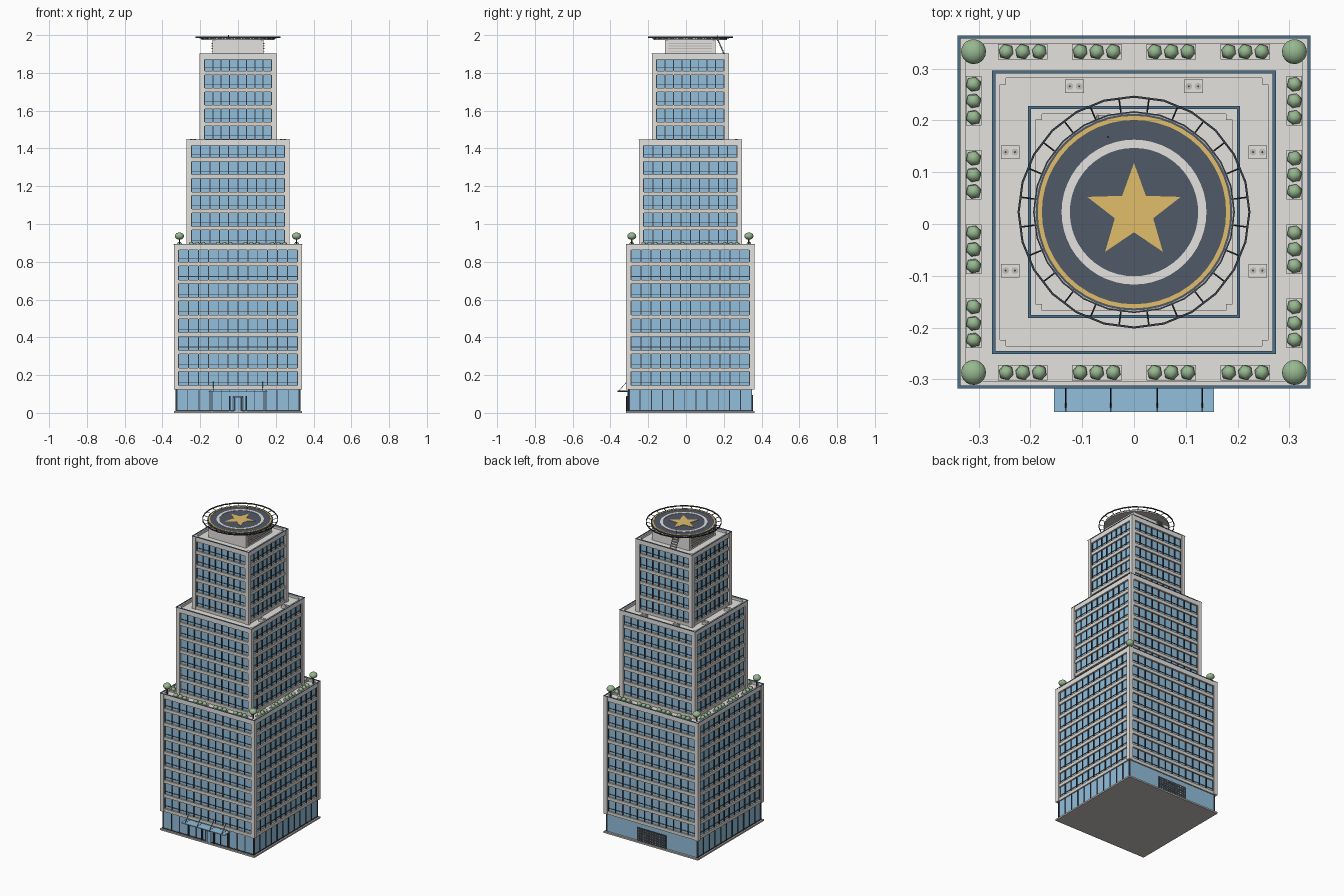
import bpy, bmesh, math
from mathutils import Matrix, Vector

cube = bpy.data.objects.get("Cube")
if cube:
    bpy.data.objects.remove(cube, do_unlink=True)

CY = 0.023                      # tower axis in y
AXIS = Matrix.Translation((0, CY, 0))


def material(name, rgb):
    m = bpy.data.materials.new(name)
    m.use_nodes = True
    m.diffuse_color = (*rgb, 1)
    m.node_tree.nodes["Principled BSDF"].inputs["Base Color"].default_value = (*rgb, 1)
    return m


STONE = material("pale stone", (0.78, 0.76, 0.73))
BAND = material("warm stone", (0.72, 0.67, 0.61))
GLASS = material("blue glass", (0.29, 0.52, 0.71))
RIM = material("deep blue", (0.07, 0.16, 0.26))
DARK = material("dark metal", (0.04, 0.05, 0.065))
PAVE = material("grey paving", (0.55, 0.53, 0.50))
SLATE = material("slate deck", (0.08, 0.10, 0.135))
GOLD = material("gold paint", (0.76, 0.51, 0.145))
LEAF = material("leaf green", (0.31, 0.48, 0.28))
TRUNK = material("brown bark", (0.12, 0.08, 0.05))


def finish(name, bm, mat, smooth=False):
    mesh = bpy.data.meshes.new(name)
    bm.to_mesh(mesh)
    bm.free()
    mesh.materials.append(mat)
    for p in mesh.polygons:
        p.use_smooth = smooth
    ob = bpy.data.objects.new(name, mesh)
    bpy.context.collection.objects.link(ob)
    return ob


def box(bm, x0, x1, y0, y1, z0, z1, m=AXIS):
    size = Matrix.Diagonal((x1 - x0, y1 - y0, z1 - z0, 1))
    mid = Matrix.Translation(((x0 + x1) / 2, (y0 + y1) / 2, (z0 + z1) / 2))
    bmesh.ops.create_cube(bm, size=1, matrix=m @ mid @ size)


def square(bm, h, z0, z1):
    box(bm, -h, h, -h, h, z0, z1)


def sides():
    return [AXIS @ Matrix.Rotation(k * math.pi / 2, 4, 'Z') for k in range(4)]


def disc(bm, r, z0, z1, x=0, y=0, n=48):
    bmesh.ops.create_cone(bm, cap_ends=True, segments=n, radius1=r, radius2=r, depth=z1 - z0,
                          matrix=AXIS @ Matrix.Translation((x, y, (z0 + z1) / 2)))


def rod(bm, a, b, r, m=AXIS):
    a, b = m @ Vector(a), m @ Vector(b)
    d = b - a
    mat = Matrix.Translation((a + b) / 2) @ d.to_track_quat('Z', 'Y').to_matrix().to_4x4()
    bmesh.ops.create_cone(bm, cap_ends=True, segments=6, radius1=r, radius2=r,
                          depth=d.length, matrix=mat)


def ring(bm, r0, r1, z0, z1, n=48):
    # flat annulus with thickness
    prof = [(r0, z0), (r1, z0), (r1, z1), (r0, z1)]
    loops = [[bm.verts.new(AXIS @ Vector((r * math.cos(t), r * math.sin(t), z))) for r, z in prof]
             for t in (2 * math.pi * k / n for k in range(n))]
    for k in range(n):
        a, b = loops[k], loops[(k + 1) % n]
        for j in range(4):
            i = (j + 1) % 4
            bm.faces.new((a[j], b[j], b[i], a[i]))


def tier(label, h, z0, z1, floors, bays):
    # glazed block with corner piers, floor bands, fins and parapet
    roof = z1 - 0.018
    g = bmesh.new()
    square(g, h - 0.014, z0, roof - 0.012)
    finish(label + "_glass", g, GLASS)

    s = bmesh.new()
    square(s, h - 0.012, roof - 0.01, roof)
    for m in sides():
        box(s, -h, -h + 0.026, -h, -h + 0.026, z0, z1 - 0.003, m)
        box(s, -h + 0.02, h - 0.02, -h + 0.002, -h + 0.014, z1 - 0.032, z1 - 0.003, m)
    finish(label + "_piers_and_parapet", s, STONE)

    c = bmesh.new()
    for m in sides():
        box(c, -h - 0.001, h + 0.001, -h - 0.001, -h + 0.005, z1 - 0.003, z1, m)
    finish(label + "_coping", c, RIM)

    b, f = bmesh.new(), bmesh.new()
    step = (z1 - 0.024 - z0) / floors
    w = h - 0.026
    for k in range(floors):
        z = z0 + k * step
        square(b, h - 0.005, z, z + 0.02)
        for m in sides():
            box(f, -w, w, -h + 0.011, -h + 0.015, z + 0.036, z + 0.039, m)
    for m in sides():
        for k in range(bays + 1):
            x = -w + 2 * w * k / bays
            box(f, x - 0.0025, x + 0.0025, -h + 0.008, -h + 0.015, z0 + 0.005, z1 - 0.02, m)
    finish(label + "_floor_bands", b, BAND)
    finish(label + "_window_fins", f, DARK)


tier("lower_tier", 0.34, 0.125, 0.895, 8, 12)
tier("middle_tier", 0.273, 0.877, 1.447, 6, 10)
tier("upper_tier", 0.204, 1.429, 1.903, 5, 8)

# Ground floor
bm = bmesh.new()
square(bm, 0.34, 0, 0.01)
finish("paving_base", bm, PAVE)
bm = bmesh.new()
square(bm, 0.327, 0.01, 0.126)
finish("lobby_glass", bm, GLASS)
bm = bmesh.new()
for k in (0, 1, 3):
    m = sides()[k]
    for j in range(12):
        x = -0.325 + 0.65 * j / 11
        if k or abs(x) > 0.06:
            box(bm, x - 0.0025, x + 0.0025, -0.331, -0.32, 0.01, 0.126, m)
    box(bm, -0.329, 0.329, -0.33, -0.32, 0.01, 0.015, m)
finish("lobby_mullions", bm, DARK)

# Service shutter at the back
bm = bmesh.new()
box(bm, -0.105, 0.105, 0.32, 0.331, 0.01, 0.095)
finish("service_shutter", bm, DARK)
bm = bmesh.new()
for i in range(12):
    for j in range(5):
        x, z = -0.094 + i * 0.017, 0.019 + j * 0.016
        box(bm, x - 0.002, x + 0.002, 0.33, 0.333, z - 0.002, z + 0.002)
finish("shutter_studs", bm, STONE)

# Entrance: revolving door, frame, canopy and tie rods
bm = bmesh.new()
disc(bm, 0.036, 0.01, 0.082, y=-0.303, n=20)
finish("revolving_door", bm, GLASS)
bm = bmesh.new()
disc(bm, 0.037, 0.082, 0.088, y=-0.303, n=20)
for s in (-1, 1):
    box(bm, s * 0.044 - 0.004, s * 0.044 + 0.004, -0.337, -0.32, 0.01, 0.09)
    box(bm, s * 0.138 - 0.002, s * 0.138 + 0.002, -0.333, -0.32, 0.01, 0.112)
for x in (-0.018, 0, 0.018):
    y = -0.303 - math.sqrt(0.036 ** 2 - x * x)
    rod(bm, (x, y, 0.01), (x, y, 0.085), 0.0015)
finish("door_frame", bm, DARK)
bm = bmesh.new()
box(bm, -0.155, 0.155, -0.386, -0.325, 0.112, 0.117)
finish("entrance_canopy", bm, GLASS)
bm = bmesh.new()
for x in (-0.132, -0.045, 0.045, 0.132):
    box(bm, x - 0.0015, x + 0.0015, -0.385, -0.325, 0.111, 0.118)
    rod(bm, (x, -0.378, 0.117), (x, -0.336, 0.165), 0.0013)
finish("canopy_ribs", bm, DARK)

# Terrace planting
planters, bushes, crowns, trunks = (bmesh.new() for _ in range(4))
R = 0.877
TILT = Matrix.Rotation(0.6, 4, 'X')
for m in sides():
    for x in (-0.215, -0.072, 0.072, 0.215):
        box(planters, x - 0.048, x + 0.048, -0.325, -0.295, R, R + 0.009, m)
        for dx in (-0.032, 0, 0.032):
            bmesh.ops.create_icosphere(bushes, subdivisions=1, radius=0.0155, matrix=m @
                                       Matrix.Translation((x + dx, -0.31, R + 0.014)) @ TILT)
    rod(trunks, (-0.31, -0.31, R), (-0.31, -0.31, 0.93), 0.004, m)
    bmesh.ops.create_icosphere(crowns, subdivisions=3, radius=0.024, matrix=m @
                               Matrix.Translation((-0.31, -0.31, 0.936)) @ Matrix.Diagonal((1, 1, 0.8, 1)))
finish("planters", planters, STONE)
finish("bushes", bushes, LEAF, True)
finish("tree_crowns", crowns, LEAF, True)
finish("tree_trunks", trunks, TRUNK)

# Rooftop cooling units
units, rims, hubs = bmesh.new(), bmesh.new(), bmesh.new()
for s in (-1, 1):
    for x, y in ((0.115, 0.243), (0.239, 0.116), (0.239, -0.113)):
        x *= s
        box(units, x - 0.018, x + 0.018, y - 0.013, y + 0.013, 1.429, 1.447)
        for d in (-0.009, 0.009):
            disc(rims, 0.0065, 1.446, 1.449, x + d, y, 12)
            disc(hubs, 0.002, 1.448, 1.450, x + d, y, 8)
finish("cooling_units", units, STONE)
finish("cooling_fans", rims, PAVE)
finish("fan_hubs", hubs, DARK)

# Plant room below the landing deck, with louvres and stair
bm = bmesh.new()
square(bm, 0.134, 1.88, 1.974)
finish("plant_room", bm, STONE)
bm = bmesh.new()
for s in (-1, 1):
    for k in range(5):
        z = 1.898 + k * 0.014
        box(bm, s * 0.136 - 0.003, s * 0.136 + 0.003, -0.115, 0.115, z, z + 0.005)
finish("plant_room_louvres", bm, PAVE)
bm = bmesh.new()
for x in (-0.07, -0.03):
    rod(bm, (x, 0.185, 1.885), (x, 0.145, 1.978), 0.003)
for k in range(7):
    y, z = 0.182 - k * 0.006, 1.892 + k * 0.013
    box(bm, -0.07, -0.03, y - 0.005, y + 0.005, z, z + 0.003)
finish("deck_stair", bm, PAVE)

# Landing deck with painted rings and star
bm = bmesh.new()
disc(bm, 0.194, 1.974, 1.984)
finish("deck_slab", bm, PAVE)
bm = bmesh.new()
disc(bm, 0.190, 1.983, 1.986)
finish("deck_surface", bm, SLATE)
bm = bmesh.new()
ring(bm, 0.178, 0.186, 1.985, 1.988)
finish("outer_painted_ring", bm, GOLD)
bm = bmesh.new()
ring(bm, 0.124, 0.140, 1.985, 1.988)
finish("inner_painted_ring", bm, STONE)
bm = bmesh.new()
pts = [(0.095 if k % 2 == 0 else 0.039, math.pi / 2 + k * math.pi / 5) for k in range(10)]
face = bm.faces.new([bm.verts.new(AXIS @ Vector((r * math.cos(a), r * math.sin(a), 1.986)))
                     for r, a in pts])
top = bmesh.ops.extrude_face_region(bm, geom=[face])["geom"]
bmesh.ops.translate(bm, vec=(0, 0, 0.002), verts=[v for v in top if isinstance(v, bmesh.types.BMVert)])
bmesh.ops.recalc_face_normals(bm, faces=bm.faces)
finish("painted_star", bm, GOLD)

# Safety rail around the deck, with a small beacon mast
bm = bmesh.new()
ring(bm, 0.221, 0.225, 1.985, 1.992, 24)
ring(bm, 0.192, 0.195, 1.980, 1.986, 24)
for k in range(24):
    m = AXIS @ Matrix.Rotation((k + 0.5) * math.pi / 12, 4, 'Z')
    rod(bm, (0.192, 0, 1.982), (0.222, 0, 1.989), 0.0018, m)
rod(bm, (-0.05, 0.145, 1.985), (-0.05, 0.145, 2.0), 0.002)
finish("safety_rail", bm, DARK)
